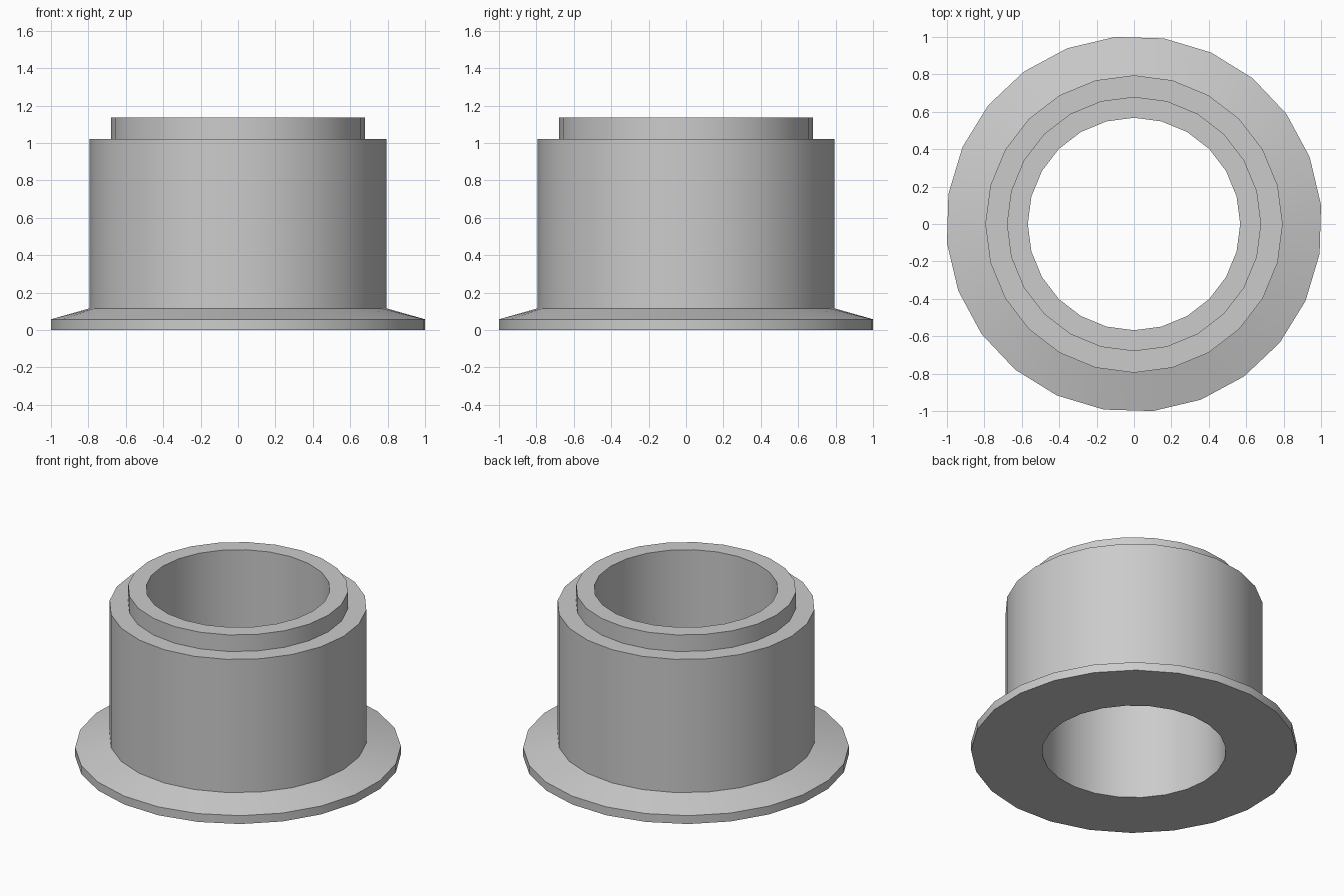
import bpy, bmesh, math

SIDES = 24
TWIST = math.radians(5.8)      # flange rim is turned slightly against the body

cube = bpy.data.objects.get("Cube")
if cube:
    bpy.data.objects.remove(cube, do_unlink=True)

# Plain grey material
grey = bpy.data.materials.new("plain_grey")
grey.use_nodes = True
colour = (0.6, 0.6, 0.6, 1)
grey.diffuse_color = colour
grey.node_tree.nodes["Principled BSDF"].inputs["Base Color"].default_value = colour

# Closed cross-section: radius, height, turn
rim = 1 / math.cos(TWIST)
profile = [
    (0.568, 0, 0),             # bore, bottom
    (rim, 0, TWIST),           # flange rim
    (rim, 0.057, TWIST),
    (0.795, 0.115, 0),         # sloped flange meets body
    (0.795, 1.022, 0),         # shoulder
    (0.68, 1.022, 0),          # raised collar
    (0.68, 1.135, 0),
    (0.568, 1.135, 0),         # bore, top
]

bm = bmesh.new()


def ring(radius, height, turn):
    angles = [turn + math.tau * i / SIDES for i in range(SIDES)]
    return [bm.verts.new((radius * math.cos(a), radius * math.sin(a), height))
            for a in angles]


# Lathe the profile into a flanged sleeve
rings = [ring(*point) for point in profile]
for k, lower in enumerate(rings):
    upper = rings[(k + 1) % len(rings)]
    for i in range(SIDES):
        j = (i + 1) % SIDES
        bm.faces.new((lower[i], lower[j], upper[j], upper[i]))
bmesh.ops.recalc_face_normals(bm, faces=bm.faces)

mesh = bpy.data.meshes.new("flanged_bushing")
bm.to_mesh(mesh)
bm.free()
mesh.materials.append(grey)
bushing = bpy.data.objects.new("flanged_bushing", mesh)
bpy.context.collection.objects.link(bushing)

# Smooth round walls, sharp steps
bpy.ops.object.select_all(action="DESELECT")
bushing.select_set(True)
bpy.context.view_layer.objects.active = bushing
bpy.ops.object.shade_smooth_by_angle(angle=math.radians(30))
